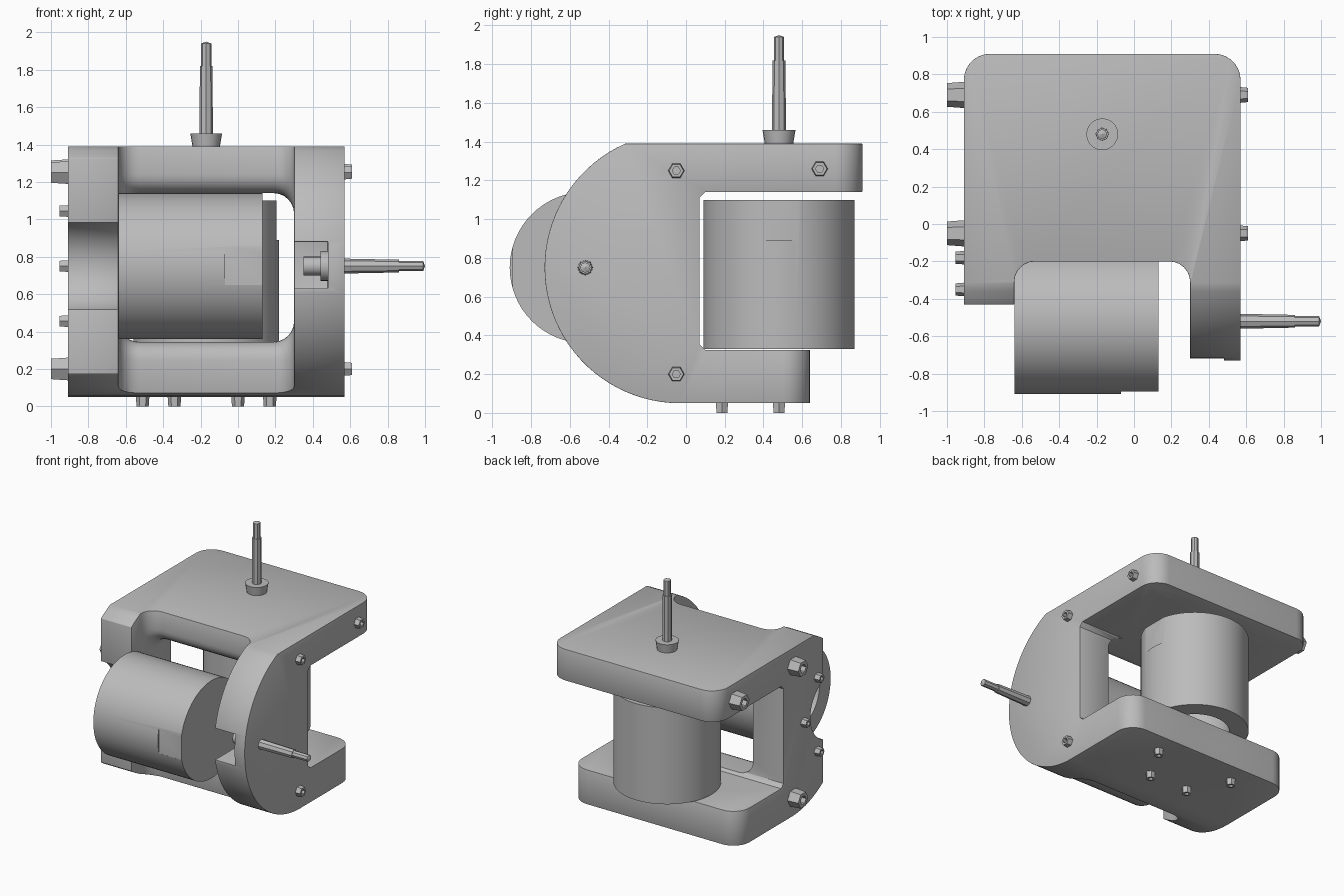
import bpy, bmesh, math
from mathutils import Vector, Matrix

cube = bpy.data.objects.get("Cube")
if cube:
    bpy.data.objects.remove(cube, do_unlink=True)

grey = bpy.data.materials.new("machined grey")
grey.use_nodes = True
grey.diffuse_color = (0.5, 0.5, 0.5, 1)
grey.node_tree.nodes["Principled BSDF"].inputs["Base Color"].default_value = (0.5, 0.5, 0.5, 1)

X, Y, Z = Vector((1, 0, 0)), Vector((0, 1, 0)), Vector((0, 0, 1))


def make_object(name, bm):
    bmesh.ops.recalc_face_normals(bm, faces=bm.faces[:])
    mesh = bpy.data.meshes.new(name)
    bm.to_mesh(mesh)
    bm.free()
    mesh.materials.append(grey)
    obj = bpy.data.objects.new(name, mesh)
    bpy.context.collection.objects.link(obj)
    return obj


def extrude_x(profile, x0, x1):
    """Side profile of (y, z) points extruded across x."""
    bm = bmesh.new()
    face = bm.faces.new([bm.verts.new((x0, y, z)) for y, z in profile])
    new = bmesh.ops.extrude_face_region(bm, geom=[face])["geom"]
    moved = [v for v in new if isinstance(v, bmesh.types.BMVert)]
    bmesh.ops.translate(bm, verts=moved, vec=X * (x1 - x0))
    return bm


def box(x0, x1, y0, y1, z0, z1):
    return extrude_x([(y0, z0), (y1, z0), (y1, z1), (y0, z1)], x0, x1)


def lathe(profile, base, direction, sides):
    """Turned solid from (radius, height) points, standing on base."""
    bm = bmesh.new()
    verts = [bm.verts.new((r, 0, h)) for r, h in profile]
    edges = [bm.edges.new(pair) for pair in zip(verts, verts[1:])]
    bmesh.ops.spin(bm, geom=verts + edges, cent=(0, 0, 0), axis=Z,
                   angle=math.tau, steps=sides, use_duplicate=False)
    bmesh.ops.remove_doubles(bm, verts=bm.verts[:], dist=0.0001)
    turn = Vector(direction).to_track_quat('Z', 'Y').to_matrix().to_4x4()
    bm.transform(Matrix.Translation(base) @ turn)
    return bm


def arc(cy, cz, r, a0, a1, n):
    return [(cy + r * math.cos(math.radians(a0 + (a1 - a0) * i / n)),
             cz + r * math.sin(math.radians(a0 + (a1 - a0) * i / n))) for i in range(n + 1)]


def smooth(obj):
    bpy.ops.object.select_all(action='DESELECT')
    obj.select_set(True)
    bpy.context.view_layer.objects.active = obj
    bpy.ops.object.shade_smooth_by_angle(angle=math.radians(32))


def carve(obj, cutters, bevel=0):
    """Cut the solids out, soften the edges and bake the result."""
    helpers = []
    for bm in cutters:
        helper = make_object("cutter", bm)
        helper.hide_render = True
        helpers.append(helper)
        mod = obj.modifiers.new("cut", 'BOOLEAN')
        mod.operation, mod.solver, mod.object = 'DIFFERENCE', 'EXACT', helper
    if bevel:
        mod = obj.modifiers.new("soft edges", 'BEVEL')
        mod.width, mod.segments = bevel, 2
        mod.limit_method, mod.angle_limit = 'ANGLE', math.radians(50)
    bpy.context.view_layer.update()
    graph = bpy.context.evaluated_depsgraph_get()
    baked = bpy.data.meshes.new_from_object(obj.evaluated_get(graph))
    obj.modifiers.clear()
    obj.data = baked
    for helper in helpers:
        bpy.data.objects.remove(helper, do_unlink=True)
    smooth(obj)


# Motor axes: one across x at the front, one upright at the back
roll = Vector((0, -0.52, 0.75))
yaw = Vector((-0.17, 0.48, 0))

# Bracket: C-shaped side profile with a round front
side = arc(-0.03, 0.75, 0.7, 114, 270, 40)
side += [(0.64, 0.05), (0.64, 0.325), (0.1, 0.325), (0.07, 0.355),
         (0.07, 1.11), (0.1, 1.14), (0.91, 1.14), (0.91, side[0][1])]
bm = extrude_x(side, -0.91, 0.57)
corners = [e for e in bm.edges
           if min(v.co.y for v in e.verts) > 0.6
           and abs(e.verts[0].co.z - e.verts[1].co.z) > 0.1]
bmesh.ops.bevel(bm, geom=corners, offset=0.14, segments=7, profile=0.5, affect='EDGES')
bracket = make_object("bracket", bm)

# Opening between the side walls, with rounded bars above and below
opening = [(-1.4, 2), (-0.2, 2)] + arc(-0.1, 1.24, 0.1, 180, 270, 6)
opening += [(0.6, 1.14), (0.6, 0.345)] + arc(-0.1, 0.245, 0.1, 90, 180, 6)
opening += [(-0.2, -0.6), (-1.4, -0.6)]
gap = extrude_x(opening, -0.64, 0.3)
rims = [e for e in gap.edges if abs(e.verts[0].co.x - e.verts[1].co.x) < 0.001]
bmesh.ops.bevel(gap, geom=rims, offset=0.11, segments=6, profile=0.5, affect='EDGES')

seat = [(0, 0), (0.25, 0), (0.25, 0.8), (0, 0.8)]
carve(bracket, [
    gap,
    box(-1.2, -0.4, -1.4, -0.43, -0.5, 2),
    lathe(seat, (-1.3, roll.y, roll.z), X, 48),
    lathe(seat, (yaw.x, yaw.y, -0.4), Z, 48),
    box(0.2, 0.48, -1.2, -0.42, 0.63, 0.88),
], bevel=0.018)

# Motors: hollow at the mounting end, with a flat on the side
can = [(0, 0.5), (0.25, 0.5), (0.25, 0), (0.39, 0), (0.39, 0.77), (0, 0.77)]
front_motor = make_object("front_motor", lathe(can, (-0.64, roll.y, roll.z), X, 64))
carve(front_motor, [box(-0.07, 0.3, -1.2, -0.896, 0.65, 0.86)])
back_motor = make_object("back_motor", lathe(can, (yaw.x, yaw.y, 0.33), Z, 64))
carve(back_motor, [box(0.206, 0.5, 0.375, 0.585, 0.89, 1.3)])

# Output shafts with stepped tips and collars
top_shaft = [(0, 0), (0.036, 0), (0.034, 0.44), (0.027, 0.44), (0.027, 0.56), (0, 0.57)]
make_object("top_shaft", lathe(top_shaft, (yaw.x, yaw.y, 1.38), Z, 8))
collar = [(0, 0), (0.072, 0), (0.085, 0.08), (0, 0.08)]
smooth(make_object("top_collar", lathe(collar, (yaw.x, yaw.y, 1.38), Z, 20)))
side_shaft = [(0, 0), (0.042, 0), (0.034, 0.4), (0.027, 0.4), (0.027, 0.53), (0, 0.54)]
make_object("side_shaft", lathe(side_shaft, (0.46, roll.y, roll.z), X, 8))
inner_collar = [(0, 0), (0.05, 0), (0.05, 0.09), (0.08, 0.09), (0.08, 0.14), (0, 0.14)]
smooth(make_object("inner_collar", lathe(inner_collar, (0.35, roll.y, roll.z), X, 20)))


# Socket-head bolts
def bolt(name, base, direction, r, h):
    shape = [(0, h * 0.4), (r * 0.5, h * 0.4), (r * 0.5, h), (r * 0.9, h), (r, 0), (0, 0)]
    make_object(name, lathe(shape, base, direction, 6))


for angle in (-60, 0, 60):
    a = math.radians(angle)
    bolt("front_motor_bolt", (-0.91, roll.y + 0.34 * math.cos(a), roll.z + 0.34 * math.sin(a)),
         -X, 0.036, 0.045)
for angle in (180, 240, 300, 360):
    a = math.radians(angle)
    bolt("back_motor_bolt", (yaw.x + 0.34 * math.cos(a), yaw.y + 0.34 * math.sin(a), 0.05),
         -Z, 0.036, 0.05)
for y, z in ((-0.05, 1.25), (0.69, 1.26), (-0.05, 0.2)):
    bolt("left_frame_bolt", (-0.91, y, z), -X, 0.07, 0.09)
    bolt("right_frame_bolt", (0.57, y, z), X, 0.042, 0.04)
